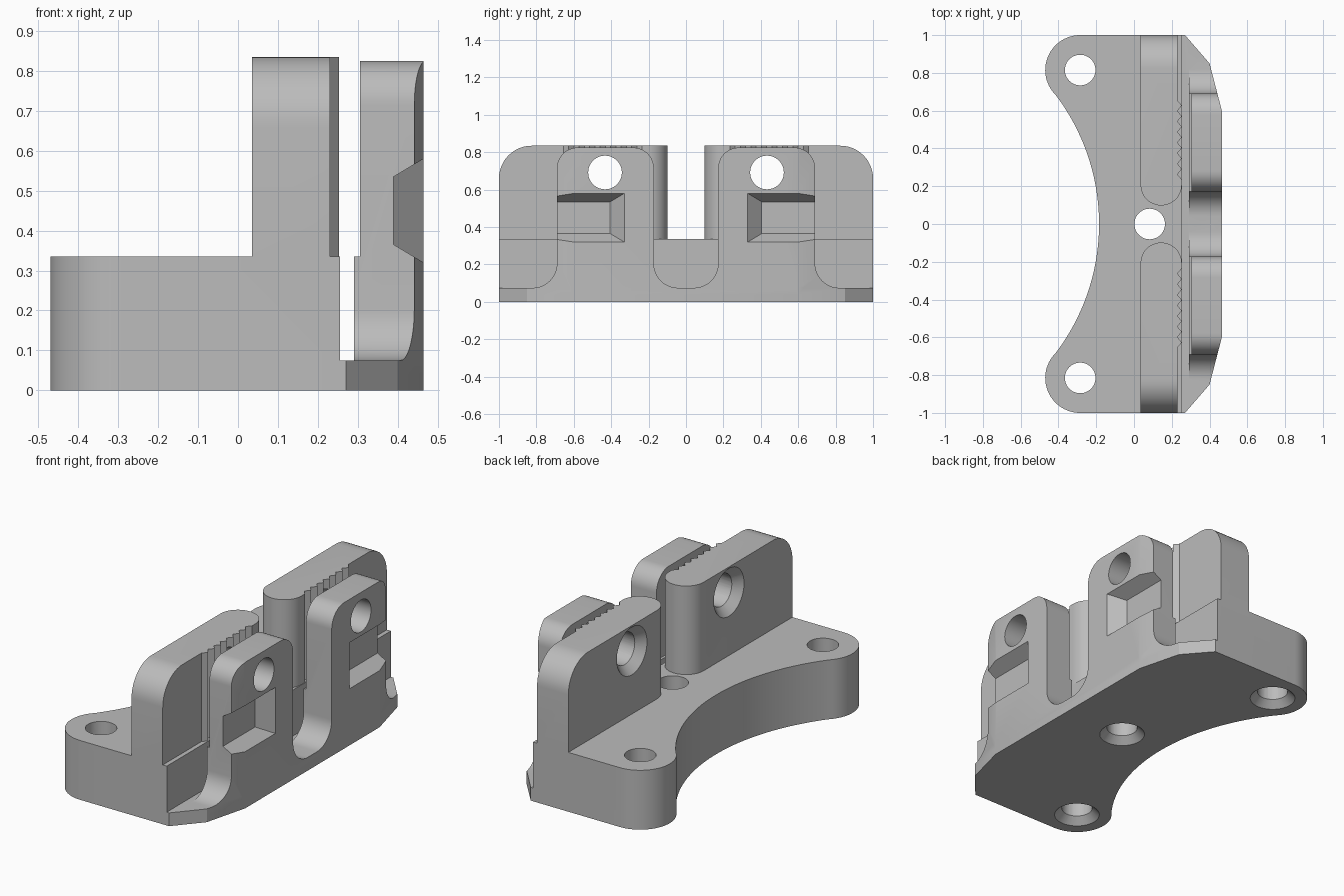
import bpy, bmesh
from math import sin, cos, pi, atan2
from mathutils import Vector, Matrix

cube = bpy.data.objects.get("Cube")
if cube:
    bpy.data.objects.remove(cube)

grey = bpy.data.materials.new("plain grey")
grey.use_nodes = True
grey.diffuse_color = (0.5, 0.5, 0.5, 1)
grey.node_tree.nodes["Principled BSDF"].inputs["Base Color"].default_value = (0.5, 0.5, 0.5, 1)


def finish(name, bm):
    bmesh.ops.recalc_face_normals(bm, faces=bm.faces)
    mesh = bpy.data.meshes.new(name)
    bm.to_mesh(mesh)
    bm.free()
    mesh.materials.append(grey)
    obj = bpy.data.objects.new(name, mesh)
    bpy.context.collection.objects.link(obj)
    return obj


def prism(name, outline, axis, low, high):
    """Extrude an outline in xy along z, or an outline in yz along x."""
    bm = bmesh.new()
    place = (lambda p, h: (p[0], p[1], h)) if axis == "z" else (lambda p, h: (h, p[0], p[1]))
    face = bm.faces.new([bm.verts.new(place(p, low)) for p in outline])
    new = bmesh.ops.extrude_face_region(bm, geom=[face])["geom"]
    shift = Vector(place((0, 0), high - low))
    bmesh.ops.translate(bm, vec=shift, verts=[v for v in new if isinstance(v, bmesh.types.BMVert)])
    return finish(name, bm)


def cone(name, start, end, r1, r2):
    a, b = Vector(start), Vector(end)
    turn = (b - a).to_track_quat("Z", "Y").to_matrix().to_4x4()
    bm = bmesh.new()
    bmesh.ops.create_cone(bm, cap_ends=True, segments=48, radius1=r1, radius2=r2,
                          depth=(b - a).length, matrix=Matrix.Translation((a + b) / 2) @ turn)
    return finish(name, bm)


def combine(target, tool, operation):
    mod = target.modifiers.new("combine", "BOOLEAN")
    mod.operation, mod.solver, mod.object = operation, "EXACT", tool
    bpy.context.view_layer.update()
    graph = bpy.context.evaluated_depsgraph_get()
    mesh = bpy.data.meshes.new_from_object(target.evaluated_get(graph))
    target.modifiers.clear()
    target.data = mesh
    bpy.data.objects.remove(tool)


def arc(cx, cy, r, a0, a1, n=16):
    return [(cx + r * cos(a0 + (a1 - a0) * i / n), cy + r * sin(a0 + (a1 - a0) * i / n))
            for i in range(n + 1)]


def rounded(corners, n=12):
    """Outline from (u, v, radius) square corners."""
    out = []
    for i, (u, v, r) in enumerate(corners):
        if not r:
            out.append((u, v))
            continue
        p = Vector((u, v))
        d0 = (Vector(corners[i - 1][:2]) - p).normalized()
        d1 = (Vector(corners[(i + 1) % len(corners)][:2]) - p).normalized()
        for k in range(n + 1):
            t = k / n * pi / 2
            q = p + d0 * r * (1 - sin(t)) + d1 * r * (1 - cos(t))
            out.append((q.x, q.y))
    return out


def mirrored(half):
    return half + [(p[0], -p[1]) for p in reversed(half)]


# Plan outline: rounded lobes and a hollow back edge
LOBE_X, LOBE_Y, LOBE_R = -0.285, 0.815, 0.185
HOLLOW_X, HOLLOW_R = -1.315, 1.13
tangent = atan2(LOBE_Y, LOBE_X - HOLLOW_X)
lobe = arc(LOBE_X, LOBE_Y, LOBE_R, pi / 2, pi + tangent, 24)
hollow = arc(HOLLOW_X, 0, HOLLOW_R, tangent, 0, 24)[1:-1]
back_edge = lobe + hollow


def plan(front_edge):
    return mirrored(front_edge + back_edge)


foot_edge = [(0.465, 0.6), (0.4, 0.85), (0.27, 1)]

# Thick base and thin chamfered foot
body = prism("clamp_body", plan([(0.255, 1)]), "z", 0, 0.335)
combine(body, prism("foot", plan(foot_edge), "z", 0, 0.075), "UNION")

# Front plate with two tabs, trimmed to the foot outline
half = [(0.9, 0.04, 0), (0.9, 0.075, 0), (0.69, 0.075, 0.13), (0.69, 0.825, 0.11),
        (0.172, 0.825, 0.11), (0.172, 0.075, 0.13)]
profile = rounded(half + [(-y, z, r) for y, z, r in reversed(half)])
plate = prism("front_plate", profile, "x", 0.29, 0.6)
combine(plate, prism("trim", plan(foot_edge), "z", -0.1, 1), "INTERSECT")
relief = [(-1, 0.335), (1, 0.335), (1, 1), (-1, 1)]
combine(plate, prism("relief", relief, "x", 0.2, 0.305), "DIFFERENCE")

# Tapered pockets in the tabs, open on the outer side
for s in (1, -1):
    bm = bmesh.new()
    for x, grow in ((0.39, 0), (0.54, 0.15)):
        for y in (0.405 - grow, 0.78):
            for z in (0.365 - 0.6 * grow, 0.535 + 0.6 * grow):
                bm.verts.new((x, s * y, z))
    bmesh.ops.convex_hull(bm, input=bm.verts)
    combine(plate, finish("pocket", bm), "DIFFERENCE")
combine(body, plate, "UNION")

# Upright walls with a round inner end and gripping teeth
TEETH, FIRST, PITCH = 7, 0.235, 0.056
for s in (1, -1):
    edge = [(0.035, 1)] + arc(0.144, 0.207, 0.109, pi, 2 * pi, 24)
    for i in range(TEETH):
        y = FIRST + i * PITCH
        edge += [(0.253, y), (0.23, y + PITCH / 2)]
    edge += [(0.253, FIRST + TEETH * PITCH), (0.23, FIRST + (TEETH + 0.5) * PITCH), (0.23, 1)]
    wall = prism("wall", [(x, s * y) for x, y in edge], "z", 0.3, 0.835)
    side = rounded([(0, 0.1, 0), (1, 0.1, 0), (1, 0.835, 0.175), (0, 0.835, 0)])
    combine(wall, prism("side", [(s * y, z) for y, z in side], "x", -0.2, 0.5), "INTERSECT")
    combine(body, wall, "UNION")

# Screw holes through walls and tabs, countersunk at the back
for s in (1, -1):
    y, z = s * 0.433, 0.692
    combine(body, cone("bolt_hole", (-0.1, y, z), (0.6, y, z), 0.09, 0.09), "DIFFERENCE")
    combine(body, cone("bolt_sink", (0.015, y, z), (0.085, y, z), 0.155, 0.085), "DIFFERENCE")

# Mounting holes through the base, countersunk underneath
for x, y in ((0.083, 0), (LOBE_X, LOBE_Y), (LOBE_X, -LOBE_Y)):
    combine(body, cone("mount_hole", (x, y, -0.1), (x, y, 0.5), 0.081, 0.081), "DIFFERENCE")
    combine(body, cone("mount_sink", (x, y, -0.02), (x, y, 0.045), 0.14, 0.075), "DIFFERENCE")

bpy.ops.object.select_all(action="DESELECT")
body.select_set(True)
bpy.context.view_layer.objects.active = body
bpy.ops.object.shade_smooth_by_angle(angle=pi / 7)
